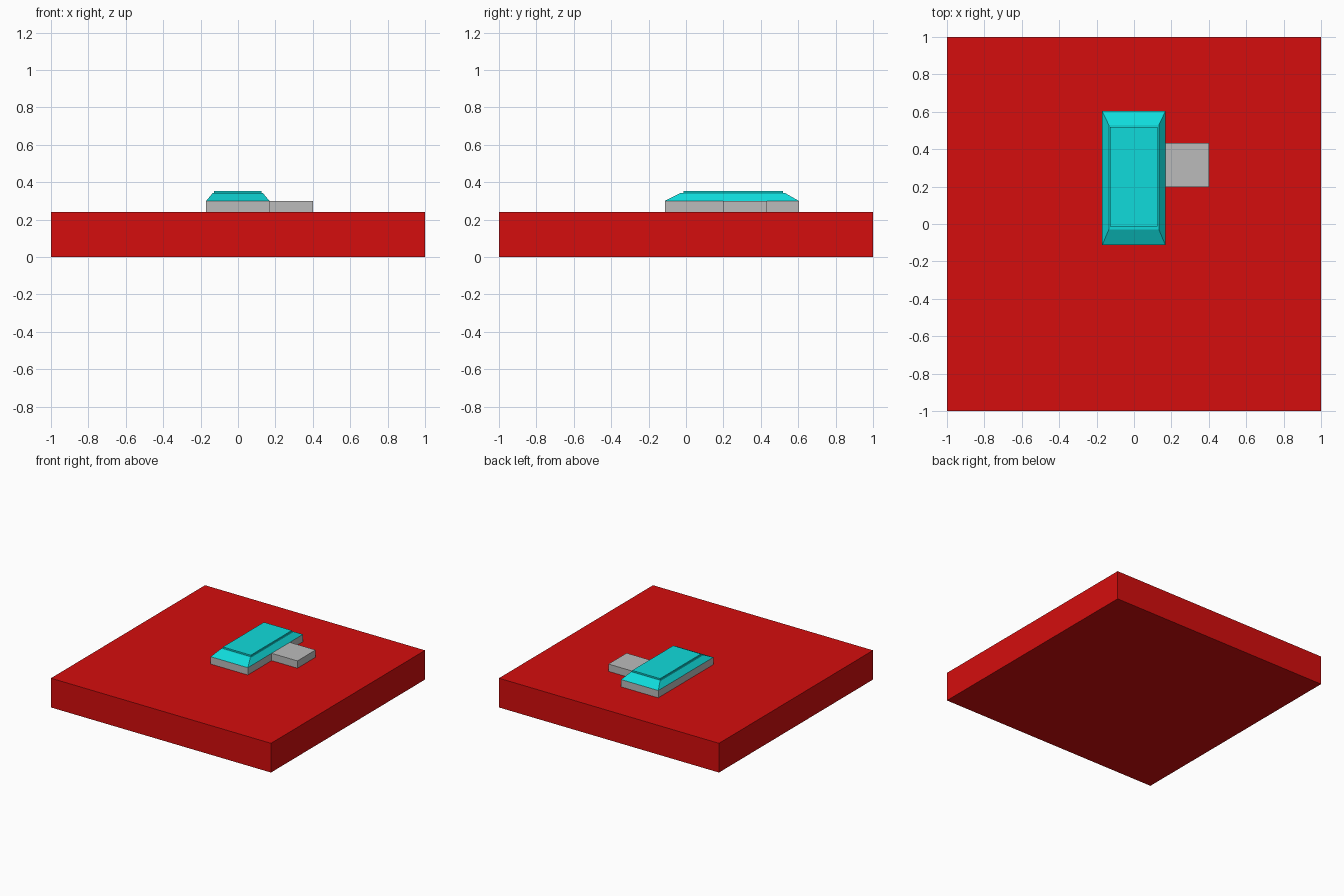
import bpy
import bmesh

if "Cube" in bpy.data.objects:
    bpy.data.objects.remove(bpy.data.objects["Cube"])


def material(name, rgb):
    m = bpy.data.materials.new(name)
    m.diffuse_color = (*rgb, 1.0)
    m.use_nodes = True
    m.node_tree.nodes["Principled BSDF"].inputs["Base Color"].default_value = m.diffuse_color
    return m


red = material("red", (0.66, 0.004, 0.004))
grey = material("grey", (0.50, 0.50, 0.50))
cyan = material("cyan", (0.005, 0.71, 0.71))


def block(name, mat, bottom, top, z0, z1):
    """Box or frustum; bottom and top are (x0, x1, y0, y1) rectangles."""
    bm = bmesh.new()
    bmesh.ops.create_cube(bm, size=2)
    for v in bm.verts:
        x0, x1, y0, y1 = top if v.co.z > 0 else bottom
        v.co = (x1 if v.co.x > 0 else x0,
                y1 if v.co.y > 0 else y0,
                z1 if v.co.z > 0 else z0)
    mesh = bpy.data.meshes.new(name)
    bm.to_mesh(mesh)
    bm.free()
    mesh.materials.append(mat)
    obj = bpy.data.objects.new(name, mesh)
    bpy.context.collection.objects.link(obj)
    return obj


# Square base slab
base = (-1, 1, -1, 1)
block("base_slab", red, base, base, 0, 0.24)

# Low building: main hall and side wing
hall = (-0.17, 0.168, -0.113, 0.603)
wing = (0.168, 0.402, 0.197, 0.433)
block("main_hall", grey, hall, hall, 0.24, 0.30)
block("side_wing", grey, wing, wing, 0.24, 0.30)

# Sloped roof with a thin raised cap
ridge = (-0.135, 0.133, -0.03, 0.53)
cap = (-0.127, 0.126, -0.014, 0.518)
block("sloped_roof", cyan, hall, ridge, 0.30, 0.342)
block("roof_cap", cyan, cap, cap, 0.342, 0.354)
